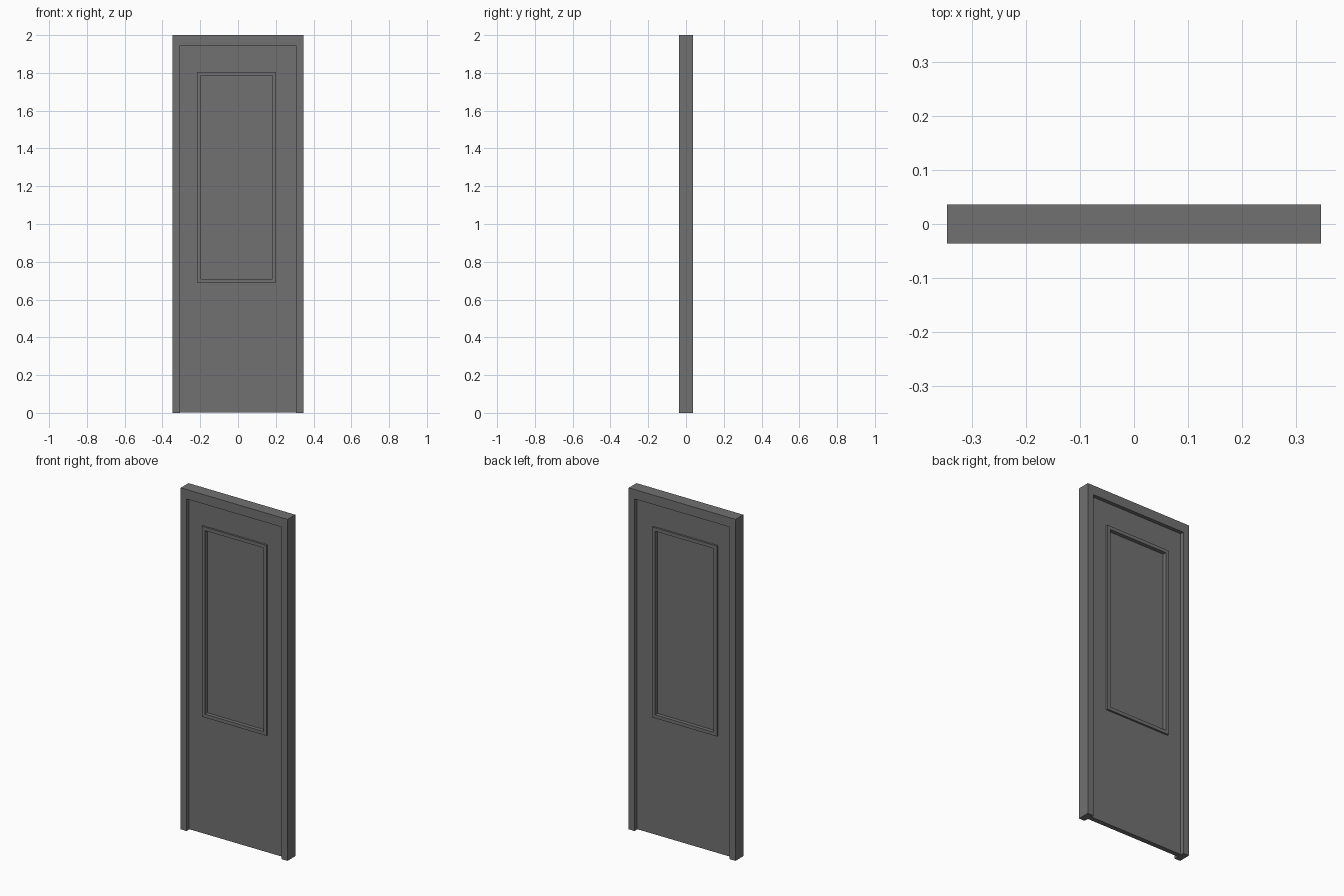
import bpy
import bmesh

cube = bpy.data.objects.get("Cube")
if cube:
    bpy.data.objects.remove(cube, do_unlink=True)

grey = bpy.data.materials.new("dark grey paint")
colour = (0.16, 0.166, 0.162, 1)
grey.diffuse_color = colour
grey.use_nodes = True
grey.node_tree.nodes["Principled BSDF"].inputs["Base Color"].default_value = colour


def prism(name, outline, depth):
    """Extrude an x-z outline symmetrically about y = 0."""
    bm = bmesh.new()
    face = bm.faces.new([bm.verts.new((x, -depth / 2, z)) for x, z in outline])
    new = bmesh.ops.extrude_face_region(bm, geom=[face])["geom"]
    bmesh.ops.translate(bm, vec=(0, depth, 0),
                        verts=[v for v in new if isinstance(v, bmesh.types.BMVert)])
    bmesh.ops.recalc_face_normals(bm, faces=bm.faces)
    mesh = bpy.data.meshes.new(name)
    bm.to_mesh(mesh)
    bm.free()
    mesh.materials.append(grey)
    obj = bpy.data.objects.new(name, mesh)
    bpy.context.collection.objects.link(obj)
    return obj


def rect(x0, x1, z0, z1):
    return [(x0, z0), (x1, z0), (x1, z1), (x0, z1)]


def cut(obj, outline):
    """Cut a through opening with a hidden helper."""
    cutter = prism(obj.name + "_cutter", outline, 0.3)
    cutter.hide_render = True
    cutter.hide_set(True)
    mod = obj.modifiers.new("opening", "BOOLEAN")
    mod.operation = "DIFFERENCE"
    mod.solver = "EXACT"
    mod.object = cutter
    bpy.context.view_layer.objects.active = obj
    bpy.context.view_layer.update()
    bpy.ops.object.modifier_apply(modifier=mod.name)
    bpy.data.objects.remove(cutter, do_unlink=True)


HALF, INNER, TOP, HEAD = 0.346, 0.308, 2.0, 1.945
pane = rect(-0.197, 0.182, 0.71, 1.785)

# Door frame: two jambs and a head as one arch
prism("door_frame", [(-HALF, 0), (-INNER, 0), (-INNER, HEAD), (INNER, HEAD),
                     (INNER, 0), (HALF, 0), (HALF, TOP), (-HALF, TOP)], 0.072)

# Door leaf with its window opening
leaf = prism("door_leaf", rect(-INNER, INNER, 0.003, HEAD), 0.028)
cut(leaf, pane)

# Raised window trim on both faces, and the thin pane inside it
trim = prism("window_trim", rect(-0.217, 0.202, 0.69, 1.805), 0.05)
cut(trim, pane)
prism("window_pane", pane, 0.006)
